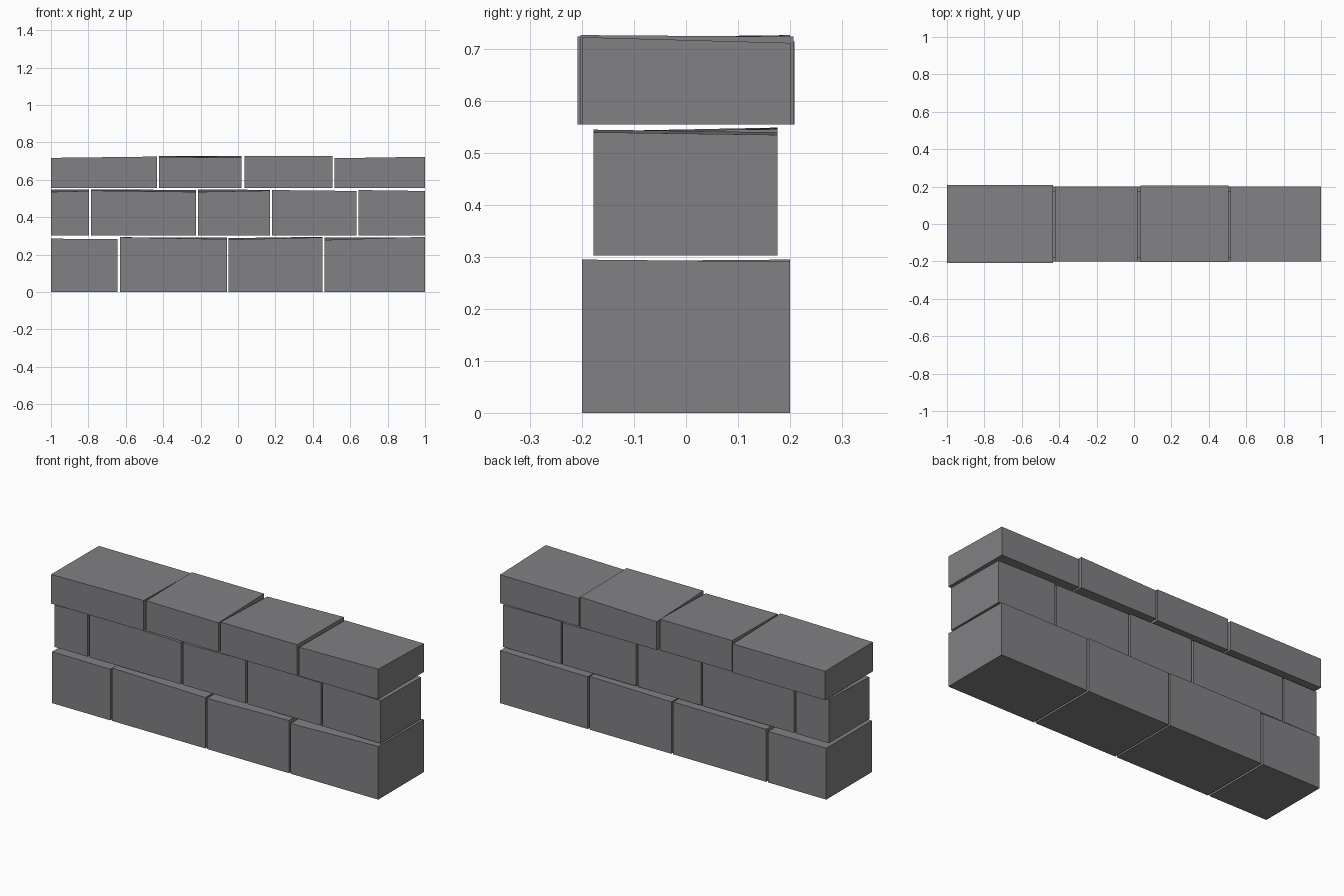
import bpy
import bmesh

cube = bpy.data.objects.get("Cube")
if cube:
    bpy.data.objects.remove(cube, do_unlink=True)

stone = bpy.data.materials.new("grey_stone")
stone.use_nodes = True
grey = (0.22, 0.216, 0.23, 1)
stone.diffuse_color = grey
stone.node_tree.nodes["Principled BSDF"].inputs["Base Color"].default_value = grey


def block(name, x0, x1, y0, y1, z0, tops):
    """Box with a hand-cut top: heights at front left-x, front right-x, back right-x, back left-x."""
    bm = bmesh.new()
    plan = [(x0, y0), (x1, y0), (x1, y1), (x0, y1)]
    low = [bm.verts.new((x, y, z0)) for x, y in plan]
    high = [bm.verts.new((x, y, z)) for (x, y), z in zip(plan, tops)]
    bm.faces.new(low[::-1])
    bm.faces.new(high)
    for i in range(4):
        j = (i + 1) % 4
        bm.faces.new((low[i], low[j], high[j], high[i]))
    mesh = bpy.data.meshes.new(name)
    bm.to_mesh(mesh)
    bm.free()
    mesh.materials.append(stone)
    bpy.context.collection.objects.link(bpy.data.objects.new(name, mesh))


def course(name, z0, stones):
    for i, (x0, x1, y0, y1, tops) in enumerate(stones, 1):
        block(f"{name}_{i}", x0, x1, y0, y1, z0, tops)


# Bottom course
course("bottom_stone", 0, [
    (-1, -0.643, -0.2, 0.2, (0.285, 0.283, 0.283, 0.285)),
    (-0.632, -0.06, -0.2, 0.2, (0.293, 0.282, 0.29, 0.291)),
    (-0.05, 0.452, -0.2, 0.2, (0.28, 0.292, 0.295, 0.288)),
    (0.463, 1, -0.2, 0.2, (0.278, 0.295, 0.291, 0.29)),
])

# Middle course, set back from the others
course("middle_stone", 0.303, [
    (-1, -0.797, -0.178, 0.176, (0.535, 0.54, 0.548, 0.547)),
    (-0.786, -0.225, -0.178, 0.176, (0.542, 0.535, 0.545, 0.549)),
    (-0.214, 0.171, -0.178, 0.176, (0.535, 0.542, 0.546, 0.548)),
    (0.182, 0.634, -0.178, 0.176, (0.545, 0.54, 0.535, 0.54)),
    (0.643, 1, -0.178, 0.176, (0.545, 0.54, 0.535, 0.54)),
])

# Top course
course("cap_stone", 0.555, [
    (-1, -0.433, -0.209, 0.209, (0.717, 0.724, 0.715, 0.715)),
    (-0.423, 0.02, -0.2, 0.2, (0.722, 0.718, 0.727, 0.727)),
    (0.035, 0.505, -0.203, 0.207, (0.727, 0.727, 0.724, 0.712)),
    (0.515, 1, -0.2, 0.201, (0.715, 0.723, 0.712, 0.711)),
])
